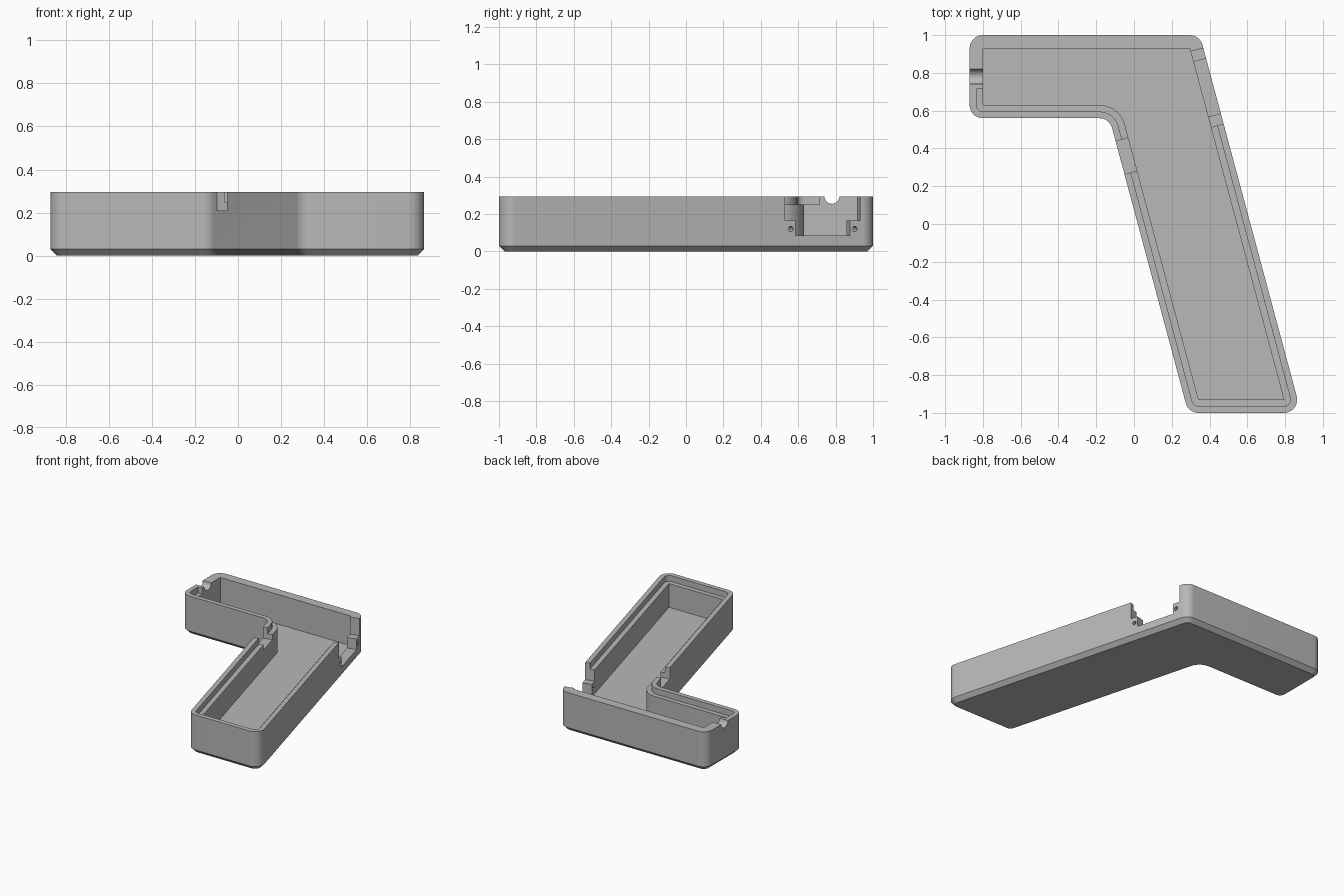
import bpy, bmesh, math
from mathutils import Vector, Matrix

if "Cube" in bpy.data.objects:
    bpy.data.objects.remove(bpy.data.objects["Cube"], do_unlink=True)

HEIGHT, WALL, FLOOR = 0.295, 0.07, 0.07
RIM, RIM_Z, BEVEL, RADIUS = 0.035, 0.25, 0.03, 0.07
TILT = math.radians(15)
ABOVE = HEIGHT + 0.1

grey = bpy.data.materials.new("plain grey")
grey.use_nodes = True
colour = (0.48, 0.48, 0.48, 1)
grey.diffuse_color = colour
grey.node_tree.nodes["Principled BSDF"].inputs["Base Color"].default_value = colour


def outline(corners, radii, inset):
    """Inset a counter-clockwise polygon and round its corners concentrically."""
    pts = [Vector(c) for c in corners]
    n, moved = len(pts), []
    for i, p in enumerate(pts):
        d0 = (p - pts[i - 1]).normalized()
        d1 = (pts[(i + 1) % n] - p).normalized()
        n0, n1 = Vector((-d0.y, d0.x)), Vector((-d1.y, d1.x))
        turn = d0.x * d1.y - d0.y * d1.x
        r = radii[i] - inset if turn > 0 else radii[i] + inset
        moved.append((p + (n0 + n1) * inset / (1 + n0.dot(n1)), r))
    ring = []
    for i, (p, r) in enumerate(moved):
        if r < 0.001:
            ring.append(p)
            continue
        a = (moved[i - 1][0] - p).normalized()
        b = (moved[(i + 1) % n][0] - p).normalized()
        half = a.angle(b) / 2
        centre = p + (a + b).normalized() * r / math.sin(half)
        start = p + a * r / math.tan(half) - centre
        end = p + b * r / math.tan(half) - centre
        steps = 10
        for k in range(steps + 1):
            ring.append(centre + start.lerp(end, k / steps).normalized() * r)
    return ring


def make_object(name, bm):
    bmesh.ops.recalc_face_normals(bm, faces=bm.faces)
    mesh = bpy.data.meshes.new(name)
    bm.to_mesh(mesh)
    bm.free()
    mesh.materials.append(grey)
    obj = bpy.data.objects.new(name, mesh)
    bpy.context.collection.objects.link(obj)
    return obj


def loft(name, corners, radii, levels):
    """Solid through (inset, height) levels of one outline."""
    bm = bmesh.new()
    rings = [[bm.verts.new((p.x, p.y, z)) for p in outline(corners, radii, inset)]
             for inset, z in levels]
    for low, high in zip(rings, rings[1:]):
        for i in range(len(low)):
            bm.faces.new((low[i - 1], low[i], high[i], high[i - 1]))
    bm.faces.new(rings[0])
    bm.faces.new(rings[-1])
    return make_object(name, bm)


def wall_box(name, x, y, length, bottom):
    """Notch cutter lined up with the slanted walls."""
    bm = bmesh.new()
    bmesh.ops.create_cube(bm, size=1, matrix=(
        Matrix.Translation((x, y, (bottom + ABOVE) / 2)) @ Matrix.Rotation(TILT, 4, "Z")
        @ Matrix.Diagonal((0.12, length, ABOVE - bottom, 1))))
    return make_object(name, bm)


def cylinder(name, centre, radius, depth, angle):
    bm = bmesh.new()
    bmesh.ops.create_cone(bm, cap_ends=True, segments=32, radius1=radius, radius2=radius,
                          depth=depth, matrix=Matrix.Translation(centre)
                          @ Matrix.Rotation(angle, 4, "Z")
                          @ Matrix.Rotation(math.pi / 2, 4, "Y"))
    return make_object(name, bm)


def right_wall(y):
    return 0.37 + (0.92 - y) * math.tan(TILT)


# Outer body with chamfered base
lower = [(-0.87, 0.56), (-0.13, 0.56), (0.288, -1), (0.885, -1)]
corners = lower + [(right_wall(1), 1), (-0.87, 1)]
radii = [RADIUS] * 6
case = loft("case_shell", corners, radii, [(BEVEL, 0), (0, BEVEL), (0, HEIGHT)])

# Cavity, and the stepped rim that stops short of the back wall
cutters = [loft("cavity_cutter", corners, radii, [(WALL, FLOOR), (WALL, ABOVE)])]
rim_end = 0.715 + RIM
rim_corners = lower + [(right_wall(rim_end), rim_end), (-0.87, rim_end)]
cutters.append(loft("rim_cutter", rim_corners, [RADIUS] * 4 + [RIM] * 2,
                    [(RIM, RIM_Z), (RIM, ABOVE)]))

# Stepped opening in the right-hand slanted wall, with two screw holes
mid_y = 0.722
mid_x = right_wall(mid_y) - WALL / 2
cutters.append(wall_box("wide_opening_cutter", mid_x, mid_y, 0.415, 0.165))
cutters.append(wall_box("deep_opening_cutter", mid_x, mid_y, 0.301, 0.085))
for side in (-1, 1):
    along = side * 0.177
    centre = (mid_x - along * math.sin(TILT), mid_y + along * math.cos(TILT), 0.12)
    cutters.append(cylinder("screw_hole_cutter", centre, 0.014, 0.14, TILT))

# Notch in the opposite slanted wall, and the cable groove in the end wall
cutters.append(wall_box("side_notch_cutter", -0.04, 0.36, 0.18, 0.21))
cutters.append(cylinder("cable_groove_cutter", (-0.84, 0.78, HEIGHT), 0.04, 0.14, 0))

bpy.context.view_layer.objects.active = case
for cutter in cutters:
    mod = case.modifiers.new(cutter.name, "BOOLEAN")
    mod.operation, mod.solver, mod.object = "DIFFERENCE", "EXACT", cutter
    bpy.ops.object.modifier_apply(modifier=mod.name)
    bpy.data.objects.remove(cutter, do_unlink=True)

# Smooth corners, sharp edges
bpy.ops.object.select_all(action="DESELECT")
case.select_set(True)
bpy.ops.object.shade_smooth_by_angle(angle=math.radians(25))
